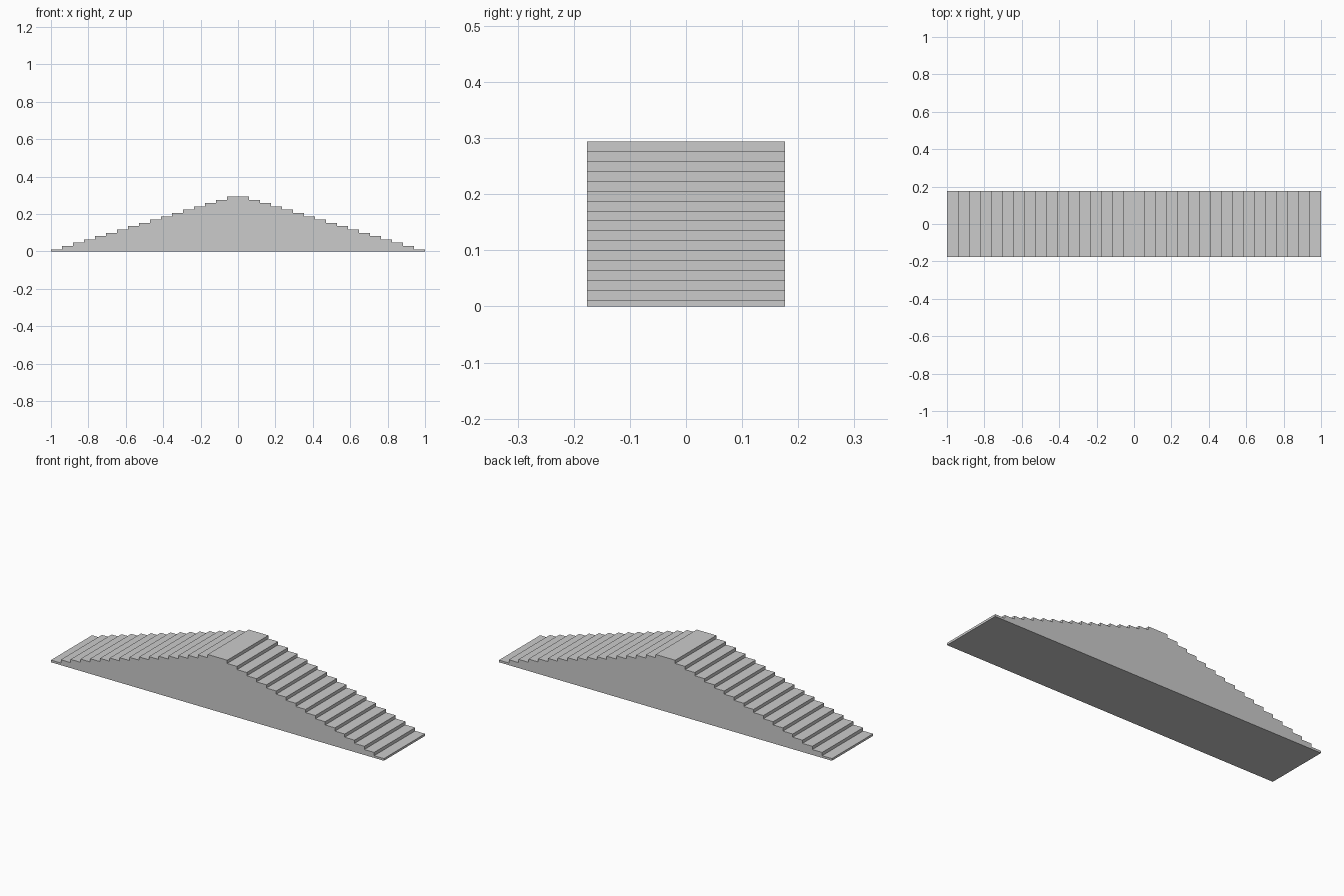
import bpy, bmesh

if "Cube" in bpy.data.objects:
    bpy.data.objects.remove(bpy.data.objects["Cube"])

LEVELS = 17
RUN = 1 / LEVELS            # tread depth
RISE = 0.3 / LEVELS         # riser height
FIRST = 0.2 / LEVELS        # lower first riser
HALF_DEPTH = 3 / LEVELS

# Right half of the stepped profile, from the ground up to the top landing
right = [(1, 0)]
for i in range(LEVELS):
    z = FIRST + i * RISE
    right.append((1 - i * RUN, z))
    if i < LEVELS - 1:
        right.append((1 - (i + 1) * RUN, z))

# Mirror it for the other flight
profile = right + [(-x, z) for x, z in reversed(right)]

# Extrude the profile through the depth
bm = bmesh.new()
face = bm.faces.new([bm.verts.new((x, -HALF_DEPTH, z)) for x, z in profile])
ext = bmesh.ops.extrude_face_region(bm, geom=[face], use_keep_orig=True)
moved = [v for v in ext["geom"] if isinstance(v, bmesh.types.BMVert)]
bmesh.ops.translate(bm, verts=moved, vec=(0, 2 * HALF_DEPTH, 0))
bmesh.ops.recalc_face_normals(bm, faces=bm.faces)

mesh = bpy.data.meshes.new("double_staircase")
bm.to_mesh(mesh)
bm.free()
stairs = bpy.data.objects.new("double_staircase", mesh)
bpy.context.collection.objects.link(stairs)
